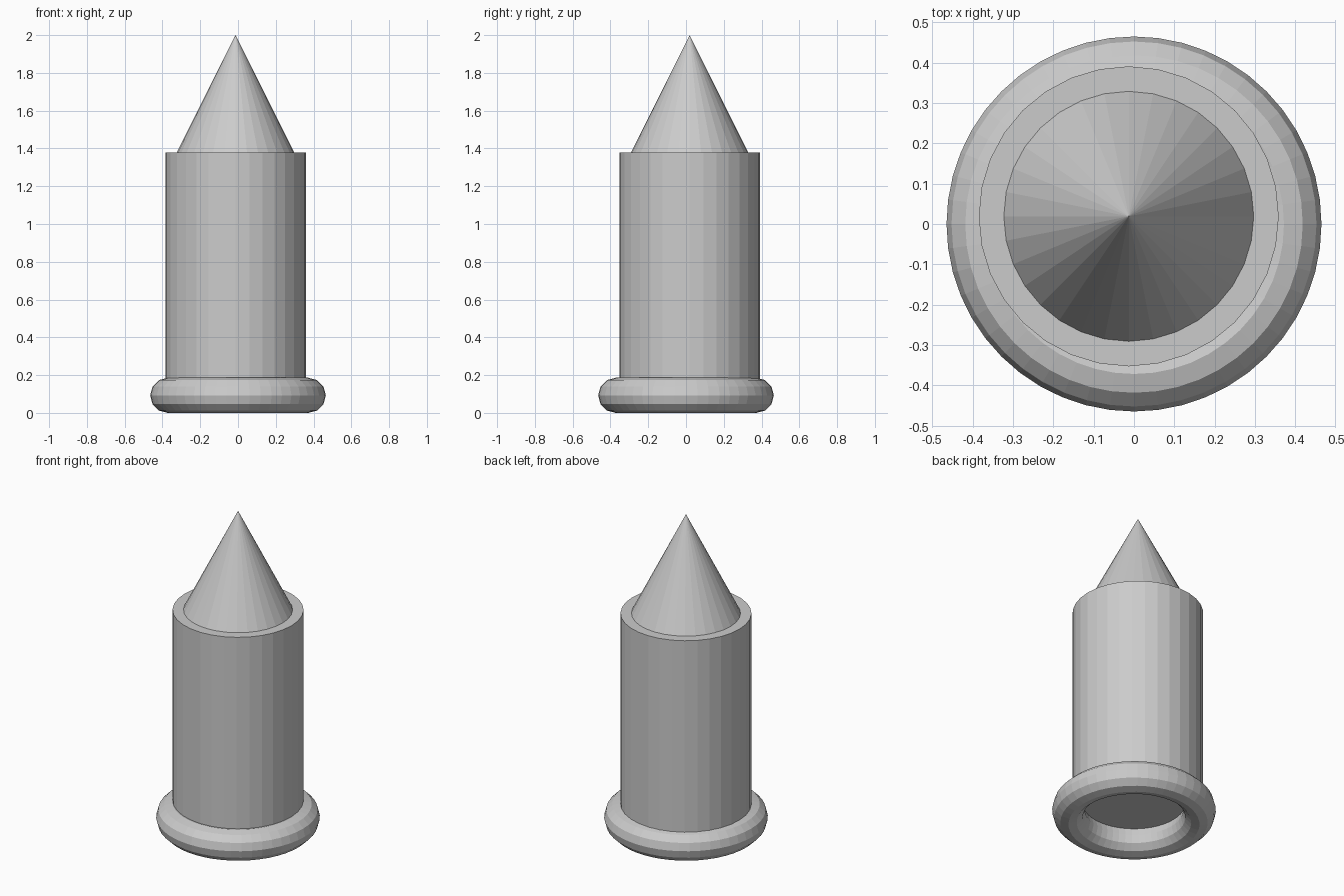
import bpy

if "Cube" in bpy.data.objects:
    bpy.data.objects.remove(bpy.data.objects["Cube"])

S = 2 / 6.45            # overall unit: the cone base radius
AX, AY = -0.013, 0.019  # body axis sits slightly off the ring's centre

# Base ring
bpy.ops.mesh.primitive_torus_add(major_segments=48, minor_segments=12,
                                 major_radius=1.2 * S, minor_radius=0.3 * S,
                                 location=(0, 0, 0.3 * S))
bpy.context.object.name = "base_ring"

# Cylindrical body, closed at both ends
bpy.ops.mesh.primitive_cylinder_add(vertices=32, radius=1.2 * S, depth=4 * S,
                                    location=(AX, AY, 2.45 * S))
bpy.context.object.name = "body"

# Pointed tip
bpy.ops.mesh.primitive_cone_add(vertices=32, radius1=S, radius2=0, depth=2 * S,
                                location=(AX, AY, 5.45 * S))
bpy.context.object.name = "cone_tip"
